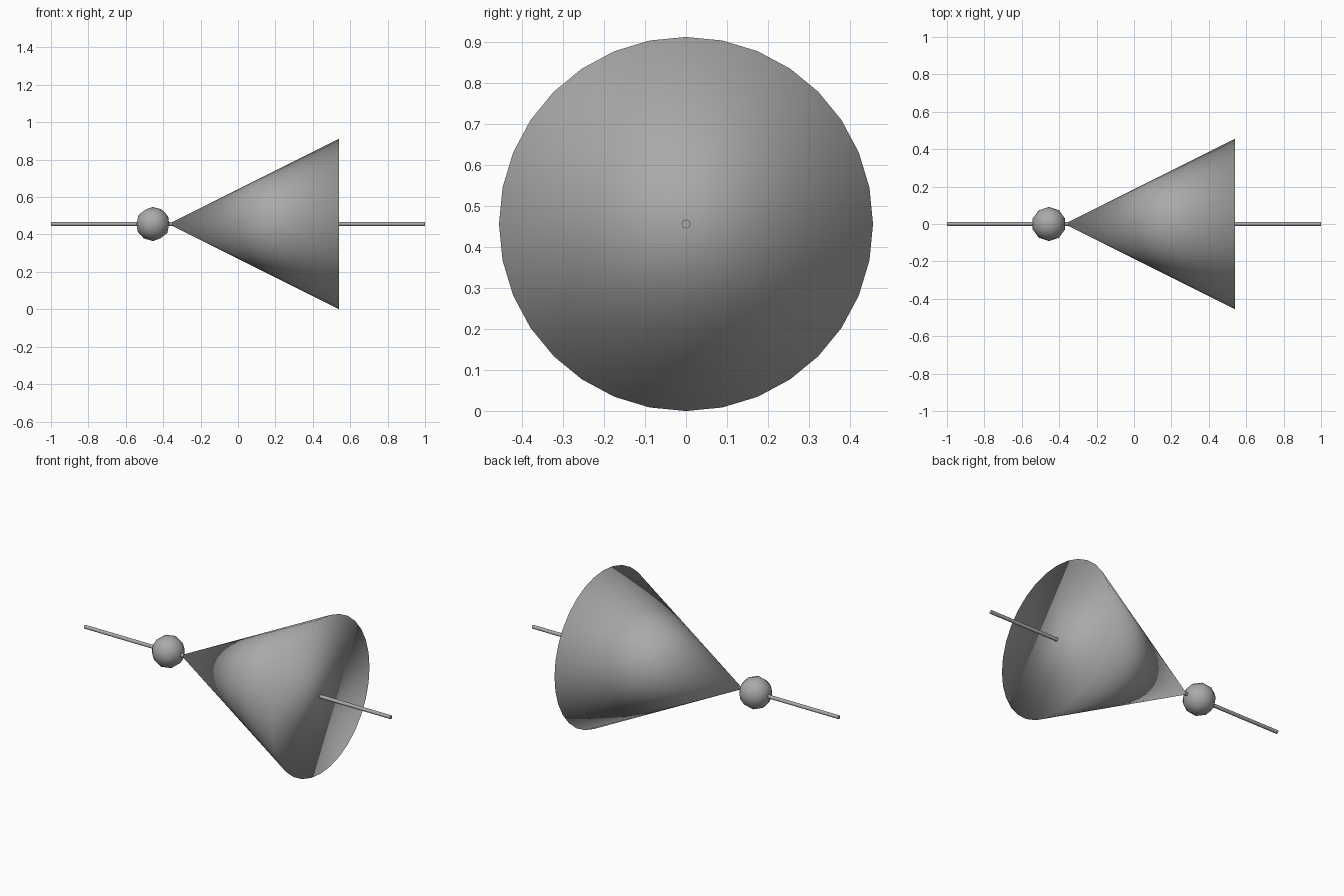
import bpy
from math import pi

cube = bpy.data.objects.get("Cube")
if cube:
    bpy.data.objects.remove(cube, do_unlink=True)

R = 0.456            # cone radius, also the height of the axis
BASE_X = 0.54        # cone base
BALL_X = -0.455

grey = bpy.data.materials.new("mid_grey")
grey.use_nodes = True
colour = (0.4, 0.4, 0.4, 1.0)
grey.diffuse_color = colour
grey.node_tree.nodes["Principled BSDF"].inputs["Base Color"].default_value = colour


def finish(name):
    """Name the new object, colour it and shade it smooth."""
    obj = bpy.context.object
    obj.name = name
    obj.data.name = name
    obj.data.materials.append(grey)
    bpy.ops.object.shade_smooth()
    return obj


along_x = (0, -pi / 2, 0)

# Cone with a closed base, its tip pointing to -x
bpy.ops.mesh.primitive_cone_add(
    vertices=32, radius1=R, radius2=0, depth=2 * R, end_fill_type='NGON',
    location=(BASE_X - R, 0, R), rotation=along_x)
finish("cone")

# Ball touching the tip
bpy.ops.mesh.primitive_ico_sphere_add(
    subdivisions=2, radius=R / 5, location=(BALL_X, 0, R))
finish("ball")

# Thin rod running through both
bpy.ops.mesh.primitive_cylinder_add(
    vertices=32, radius=0.0105, depth=2, location=(0, 0, R), rotation=along_x)
finish("axis_rod")
bpy.ops.object.shade_smooth_by_angle()
